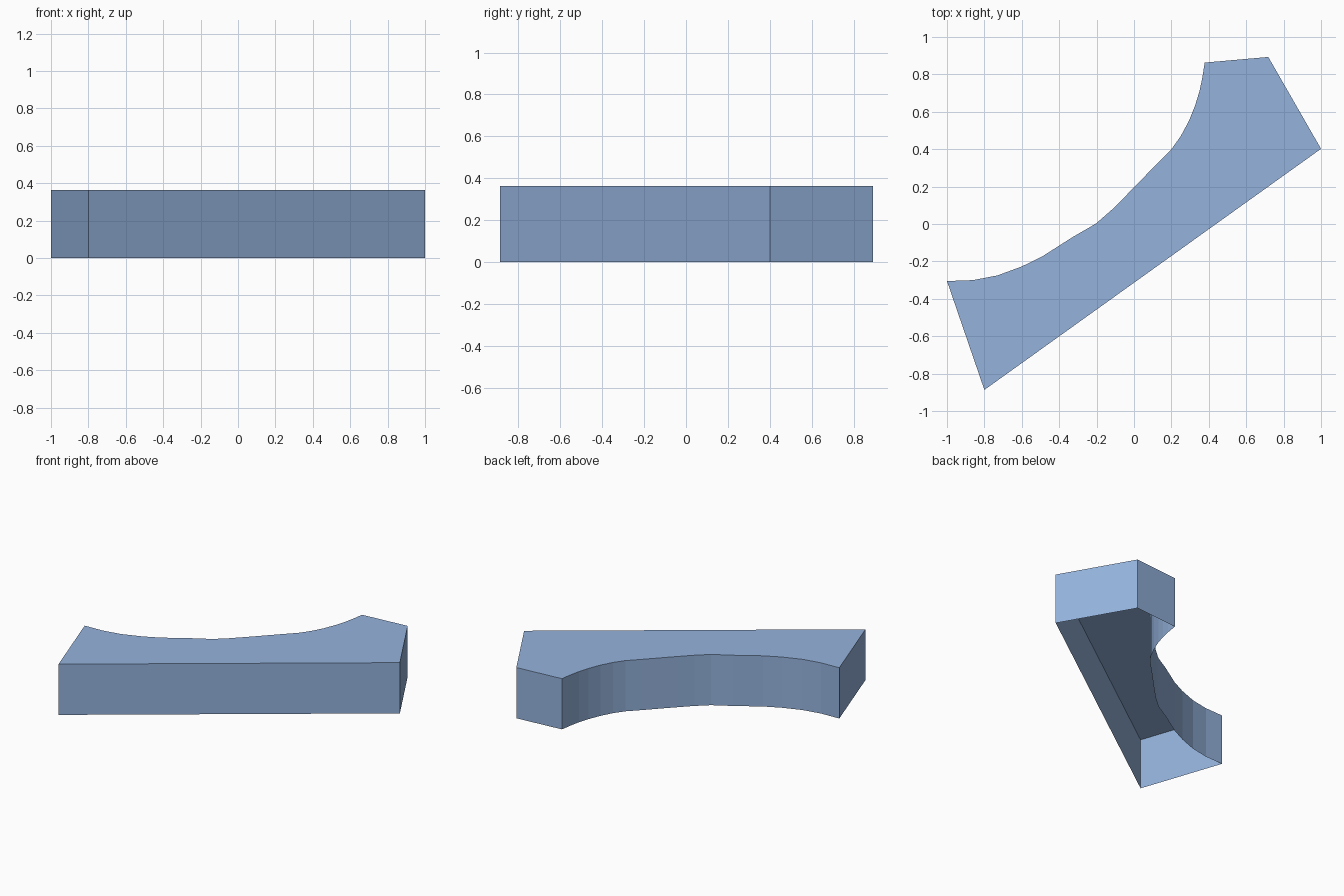
import bpy
import bmesh

if "Cube" in bpy.data.objects:
    bpy.data.objects.remove(bpy.data.objects["Cube"])

HEIGHT = 0.363

# One flat colour
blue = bpy.data.materials.new("soft_blue")
blue.diffuse_color = (0.30, 0.45, 0.72, 1.0)
blue.use_nodes = True
blue.node_tree.nodes["Principled BSDF"].inputs["Base Color"].default_value = blue.diffuse_color

# Straight sides of the outline, counter-clockwise
straight = [(-1, -0.305), (-0.8, -0.887), (1, 0.402), (0.718, 0.893), (0.378, 0.863)]
# Concave curved side, running back to the first corner
curve = [(0.365, 0.78), (0.35, 0.71), (0.327, 0.635), (0.293, 0.55), (0.25, 0.47),
         (0.2, 0.40), (0.125, 0.325), (0.04, 0.237), (-0.04, 0.155), (-0.12, 0.075),
         (-0.2, 0.005), (-0.245, -0.022), (-0.325, -0.068), (-0.41, -0.122),
         (-0.49, -0.173), (-0.6, -0.227), (-0.73, -0.275), (-0.86, -0.30)]

# Roof and thin walls, open underneath
bm = bmesh.new()
base = [bm.verts.new((x, y, 0)) for x, y in straight + curve]
top = [bm.verts.new((v.co.x, v.co.y, HEIGHT)) for v in base]
bm.faces.new(top)
n = len(base)
for i in range(n):
    j = (i + 1) % n
    bm.faces.new((base[i], base[j], top[j], top[i]))
mesh = bpy.data.meshes.new("curved_block_shell")
bm.to_mesh(mesh)
bm.free()
mesh.materials.append(blue)
shell = bpy.data.objects.new("curved_block_shell", mesh)
bpy.context.collection.objects.link(shell)
